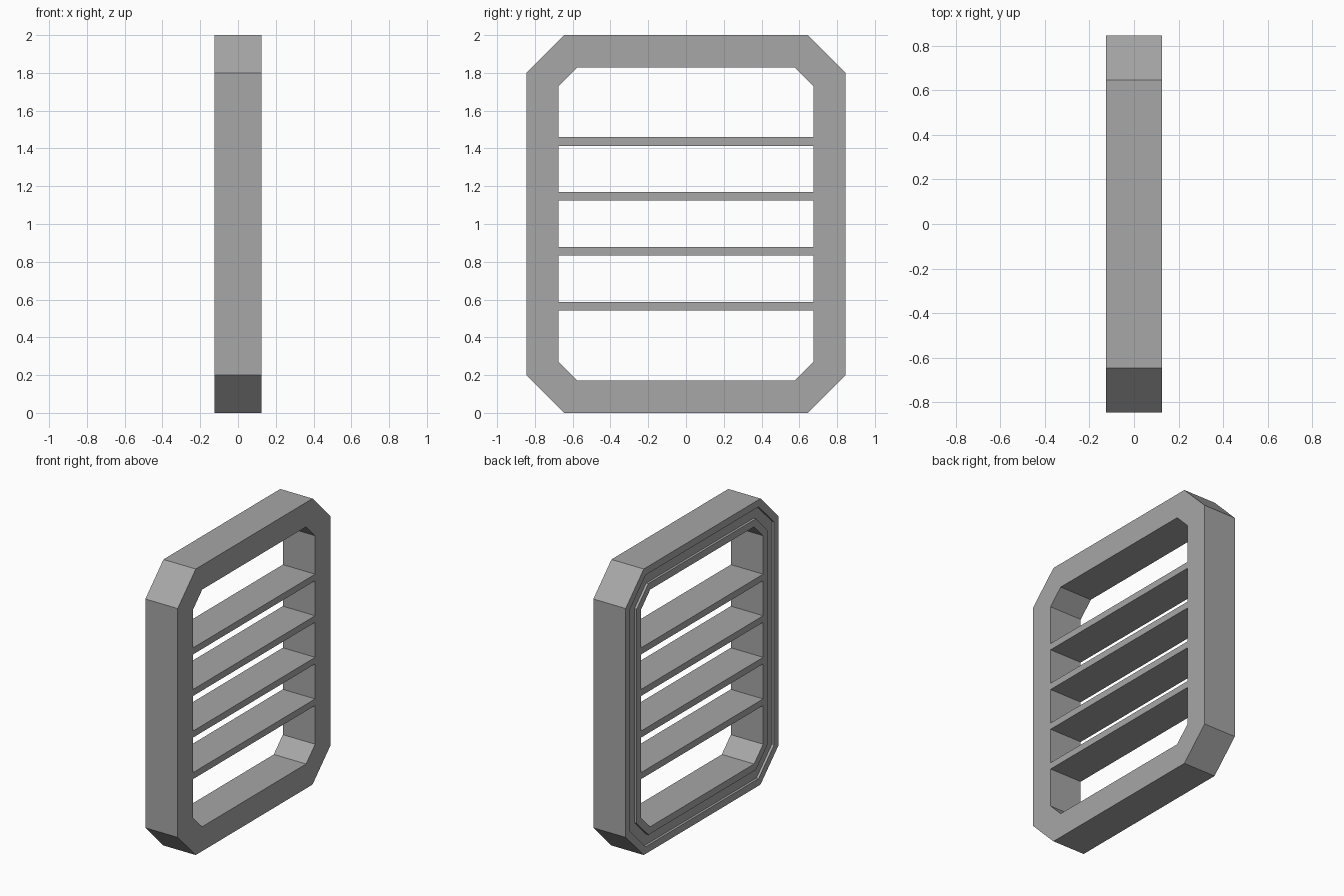
import bpy, bmesh

if "Cube" in bpy.data.objects:
    bpy.data.objects.remove(bpy.data.objects["Cube"])

HALF_X = 0.125          # half thickness of the frame
HALF_Y, HALF_Z, MID_Z = 0.845, 1.0, 1.0
BORDER = 0.171          # width of the frame border

grey = bpy.data.materials.new("dark_grey")
grey.diffuse_color = (0.385, 0.385, 0.385, 1)
grey.use_nodes = True
grey.node_tree.nodes["Principled BSDF"].inputs["Base Color"].default_value = grey.diffuse_color


def finish(bm, name):
    bmesh.ops.recalc_face_normals(bm, faces=bm.faces)
    mesh = bpy.data.meshes.new(name)
    bm.to_mesh(mesh)
    bm.free()
    mesh.materials.append(grey)
    obj = bpy.data.objects.new(name, mesh)
    bpy.context.collection.objects.link(obj)
    return obj


def octagon(inset, x):
    """Chamfered rectangle, inset from the outer outline, at depth x."""
    y, z = HALF_Y - inset, HALF_Z - inset
    c = 0.2 - 0.1 * inset / BORDER
    quarter = [(y, z - c), (y - c, z)]
    pts = quarter + [(-a, b) for a, b in reversed(quarter)]
    pts += [(-a, -b) for a, b in pts]
    return [(x, a, MID_Z + b) for a, b in pts]


# Frame: section swept round the octagon, with a groove in the left (-x) face
floor = -HALF_X + 0.017
section = [(0, HALF_X), (0, -HALF_X),
           (0.05, -HALF_X), (0.05, floor), (0.122, floor), (0.122, -HALF_X),
           (BORDER, -HALF_X), (BORDER, HALF_X)]
bm = bmesh.new()
rings = [[bm.verts.new(p) for p in octagon(*s)] for s in section]
for i, a in enumerate(rings):
    b = rings[(i + 1) % len(rings)]
    for j in range(8):
        k = (j + 1) % 8
        bm.faces.new((a[j], a[k], b[k], b[j]))
finish(bm, "frame")

# Horizontal slats across the opening
for i in range(4):
    bm = bmesh.new()
    bmesh.ops.create_cube(bm, size=1)
    bmesh.ops.scale(bm, vec=(2 * HALF_X, 2 * (HALF_Y - BORDER), 0.046), verts=bm.verts)
    obj = finish(bm, f"slat_{i + 1}")
    obj.location = (0, 0, 0.565 + 0.2907 * i)
